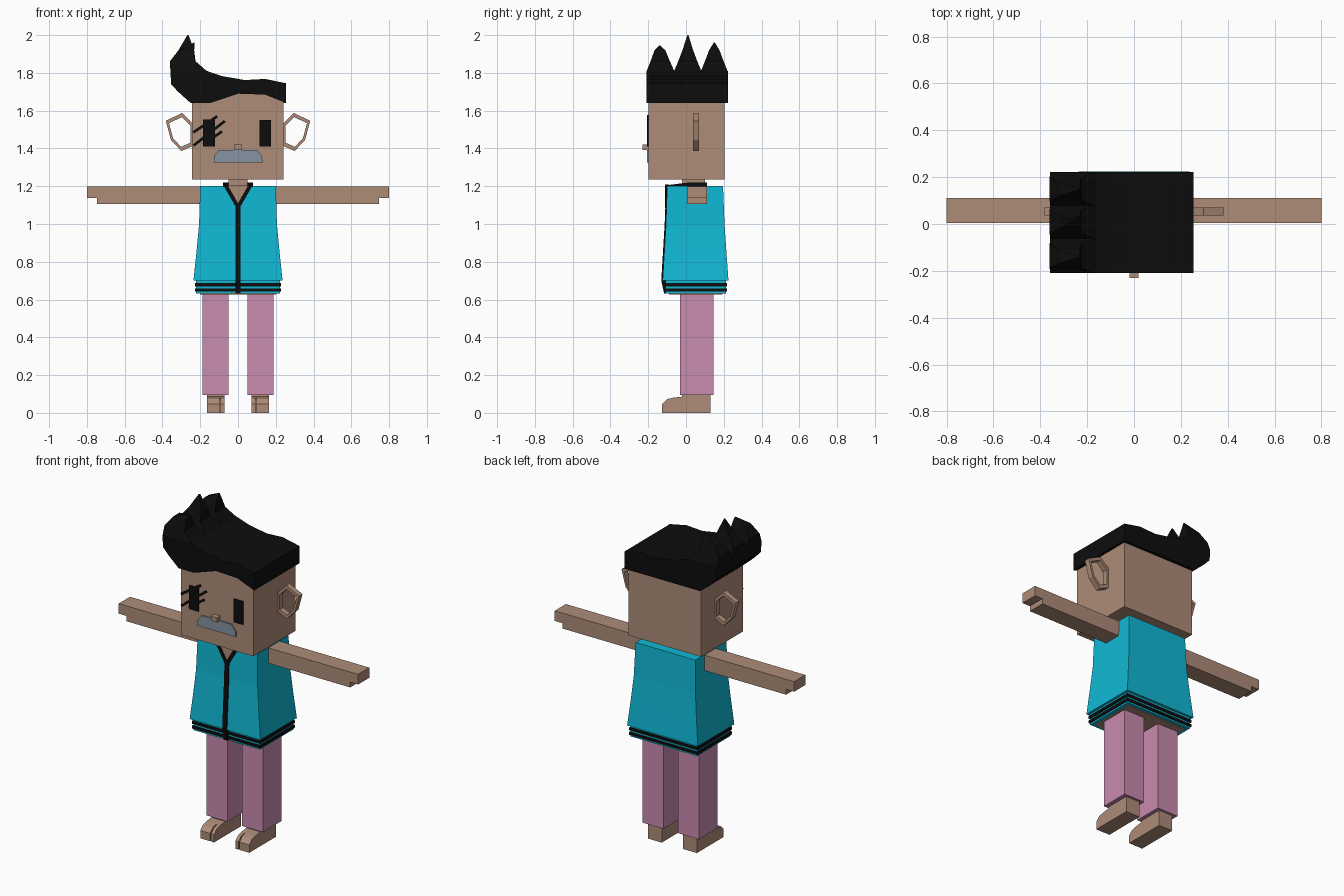
import bpy, bmesh
from mathutils import Vector

if "Cube" in bpy.data.objects:
    bpy.data.objects.remove(bpy.data.objects["Cube"], do_unlink=True)


def material(name, rgb):
    m = bpy.data.materials.new(name)
    m.use_nodes = True
    m.diffuse_color = (*rgb, 1)
    m.node_tree.nodes["Principled BSDF"].inputs["Base Color"].default_value = (*rgb, 1)
    return m


SKIN = material("skin", (0.42, 0.262, 0.19))
TEAL = material("vest_teal", (0.005, 0.48, 0.66))
BLACK = material("black", (0.004, 0.004, 0.004))
PINK = material("trouser_pink", (0.585, 0.257, 0.43))
GREY = material("lip_grey", (0.235, 0.297, 0.36))


def finish(name, bm, mat):
    bmesh.ops.recalc_face_normals(bm, faces=bm.faces)
    mesh = bpy.data.meshes.new(name)
    bm.to_mesh(mesh)
    bm.free()
    mesh.materials.append(mat)
    ob = bpy.data.objects.new(name, mesh)
    bpy.context.collection.objects.link(ob)
    return ob


def loft(name, rings, mat, closed=False):
    """Bridge equal-sized rings of points, capping the ends unless closed."""
    bm = bmesh.new()
    rows = [[bm.verts.new(p) for p in ring] for ring in rings]
    pairs = list(zip(rows, rows[1:]))
    if closed:
        pairs.append((rows[-1], rows[0]))
    n = len(rows[0])
    for a, b in pairs:
        for i in range(n):
            j = (i + 1) % n
            bm.faces.new((a[i], a[j], b[j], b[i]))
    if not closed:
        bm.faces.new(rows[0])
        bm.faces.new(rows[-1])
    return finish(name, bm, mat)


def rect(x0, x1, y0, y1, z):
    return [(x0, y0, z), (x1, y0, z), (x1, y1, z), (x0, y1, z)]


def box(name, x, y, z, mat):
    return loft(name, [rect(*x, *y, h) for h in z], mat)


def front_prism(name, pts, y, mat):
    """Outline in x and z, extruded along y."""
    return loft(name, [[(px, d, pz) for px, pz in pts] for d in y], mat)


def side_prism(name, pts, x, mat):
    """Outline in y and z, extruded along x."""
    return loft(name, [[(d, py, pz) for py, pz in pts] for d in x], mat)


def stroke(name, a, b, w, y, mat):
    """Straight flat bar between two points on the front."""
    a, b = Vector(a), Vector(b)
    n = (b - a).orthogonal().normalized() * w / 2
    return front_prism(name, [a - n, b - n, b + n, a + n], y, mat)


def span(s, a, b):
    return sorted((s * a, s * b))


# Head and face
box("head", (-0.243, 0.241), (-0.198, 0.205), (1.235, 1.72), SKIN)
box("nose", (-0.02, 0.02), (-0.23, -0.195), (1.393, 1.42), SKIN)
front_prism("mouth", [(-0.127, 1.325), (0.13, 1.325), (0.127, 1.357), (0.1, 1.393),
                      (-0.1, 1.393), (-0.127, 1.357)], (-0.207, -0.198), GREY)
EYE_Y = (-0.206, -0.197)
box("left_eye", (0.115, 0.176), EYE_Y, (1.41, 1.55), BLACK)
box("right_eye", (-0.184, -0.122), EYE_Y, (1.41, 1.552), BLACK)
for i, (a, b) in enumerate([((-0.237, 1.485), (-0.11, 1.57)),
                            ((-0.235, 1.415), (-0.07, 1.545)),
                            ((-0.185, 1.42), (-0.085, 1.49))]):
    stroke(f"eye_slash_{i + 1}", a, b, 0.014, EYE_Y, BLACK)

# Ears: open faceted rings
EAR = [(0.238, 1.53), (0.296, 1.588), (0.382, 1.546), (0.355, 1.445), (0.3, 1.386), (0.238, 1.414)]
CENTRE = Vector((0.305, 1.488))
for side, s in (("left", 1), ("right", -1)):
    rings = []
    for px, pz in EAR:
        inner = CENTRE + (Vector((px, pz)) - CENTRE) * 0.78
        rings.append([(s * px, 0.037, pz), (s * px, 0.07, pz),
                      (s * inner.x, 0.07, inner.y), (s * inner.x, 0.037, inner.y)])
    loft(side + "_ear", rings, SKIN, closed=True)

# Hair: swept cap, wavy fringe and a row of spikes
TOP = [(0.255, 1.64), (0.255, 1.745), (0.143, 1.768), (0.037, 1.762), (-0.085, 1.783),
       (-0.164, 1.81), (-0.358, 1.81), (-0.354, 1.74), (-0.317, 1.7), (-0.25, 1.64)]
front_prism("hair_cap", TOP, (-0.192, 0.222), BLACK)
front_prism("hair_fringe", TOP + [(-0.148, 1.64), (0, 1.69), (0.143, 1.685)],
            (-0.21, -0.192), BLACK)
for i, (y0, y1, tip_y, tip_x, tip_z) in enumerate([(-0.21, -0.06, -0.14, -0.232, 1.945),
                                                  (-0.065, 0.083, 0.01, -0.265, 2.0),
                                                  (0.077, 0.222, 0.15, -0.232, 1.96)]):
    mid = lambda y, k: y + (tip_y - y) * k
    loft(f"hair_spike_{i + 1}", [
        rect(-0.358, -0.16, y0, y1, 1.805),
        rect(-0.36, -0.225, mid(y0, 0.32), mid(y1, 0.32), 1.862),
        rect(-0.315, -0.232, mid(y0, 0.62), mid(y1, 0.62), 1.92),
        rect(tip_x - 0.003, tip_x + 0.003, tip_y - 0.003, tip_y + 0.003, tip_z)], BLACK)

# Vest: flared body and striped hem
loft("vest", [rect(-w, w, y0, y1, z) for w, y0, y1, z in [
    (0.236, -0.124, 0.225, 0.7), (0.22, -0.115, 0.214, 0.85),
    (0.206, -0.106, 0.204, 1.0), (0.2, -0.1, 0.196, 1.2)]], TEAL)
box("hem", (-0.222, 0.222), (-0.109, 0.211), (0.632, 0.705), TEAL)
for i, z in enumerate((0.642, 0.67)):
    box(f"hem_stripe_{i + 1}", (-0.228, 0.228), (-0.114, 0.216), (z, z + 0.017), BLACK)
box("hip_underside", (-0.2, 0.2), (-0.09, 0.192), (0.628, 0.64), SKIN)

# Zip, open neckline and collar
side_prism("zip", [(-0.116, 0.632), (-0.131, 0.7), (-0.122, 0.85), (-0.113, 1.0), (-0.109, 1.1),
                   (-0.09, 1.1), (-0.09, 0.632)], (-0.014, 0.014), BLACK)
front_prism("neckline", [(0, 1.09), (0.06, 1.203), (-0.06, 1.203)], (-0.106, -0.09), SKIN)
box("neck_base", (-0.06, 0.06), (-0.103, 0.105), (1.19, 1.204), SKIN)
box("neck", (-0.05, 0.05), (-0.02, 0.1), (1.19, 1.24), SKIN)
for side, s in (("left", 1), ("right", -1)):
    stroke(side + "_collar_front", (0, 1.09), (s * 0.066, 1.205), 0.02, (-0.11, -0.09), BLACK)
    side_prism(side + "_collar", [(-0.107, 1.195), (-0.107, 1.205), (0.02, 1.22),
                                  (0.11, 1.22), (0.11, 1.195)], span(s, 0.055, 0.08), BLACK)
box("collar_back", (-0.08, 0.08), (0.1, 0.112), (1.195, 1.22), BLACK)

# Arms, legs and feet
for side, s in (("left", 1), ("right", -1)):
    front_prism(side + "_arm", [(s * x, z) for x, z in [
        (0.19, 1.105), (0.747, 1.105), (0.747, 1.137), (0.8, 1.137), (0.8, 1.198), (0.19, 1.198)]],
        (0.004, 0.111), SKIN)
    box(side + "_leg", span(s, 0.049, 0.189), (-0.031, 0.145), (0.095, 0.64), PINK)
    side_prism(side + "_foot", [(0.13, 0), (0.13, 0.1), (-0.02, 0.1), (-0.02, 0.086),
                                (-0.07, 0.08), (-0.07, 0)], span(s, 0.071, 0.164), SKIN)
    for part, a, b in (("big_toe", 0.071, 0.092), ("toes", 0.098, 0.164)):
        side_prism(f"{side}_{part}", [(-0.07, 0), (-0.07, 0.08), (-0.1, 0.073),
                                      (-0.126, 0.047), (-0.126, 0)], span(s, a, b), SKIN)
